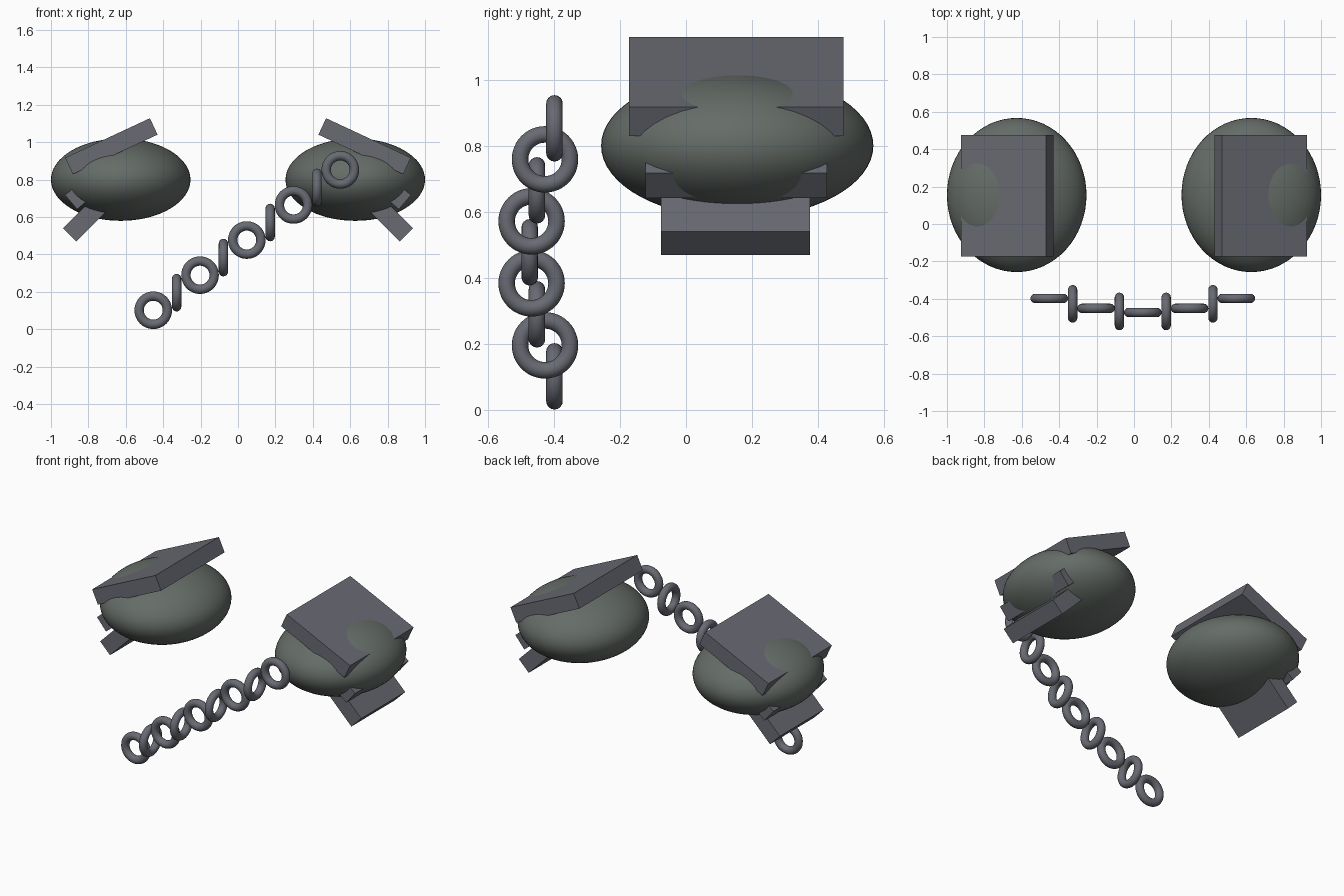
import bpy
from math import sin, pi, radians

if "Cube" in bpy.data.objects:
    bpy.data.objects.remove(bpy.data.objects["Cube"])


def smooth(obj):
    for poly in obj.data.polygons:
        poly.use_smooth = True


def slab(name, center, size, angle):
    bpy.ops.mesh.primitive_cube_add(size=1, location=center, rotation=(0, angle, 0))
    obj = bpy.context.object
    obj.name = name
    obj.scale = size


def shell(name, side):
    bpy.ops.mesh.primitive_uv_sphere_add(segments=64, ring_count=32, radius=1,
                                         location=(side * 0.627, 0.155, 0.80))
    obj = bpy.context.object
    obj.name = name
    obj.scale = (0.373, 0.412, 0.22)
    mat = bpy.data.materials.get("dark_green_grey") or bpy.data.materials.new("dark_green_grey")
    mat.diffuse_color = (0.13, 0.15, 0.135, 1)
    mat.use_nodes = True
    mat.node_tree.nodes["Principled BSDF"].inputs["Base Color"].default_value = mat.diffuse_color
    obj.data.materials.append(mat)
    smooth(obj)


# Mirrored pair: rounded body, sloping top plate, two plates below
for label, s in (("left", -1), ("right", 1)):
    shell(label + "_body", s)
    slab(label + "_top_plate", (s * 0.677, 0.152, 0.979), (0.5, 0.65, 0.097), s * radians(25))
    slab(label + "_middle_plate", (s * 0.797, 0.152, 0.760), (0.25, 0.548, 0.1), s * radians(40))
    slab(label + "_lower_plate", (s * 0.794, 0.150, 0.611), (0.3, 0.45, 0.1), s * radians(45))

# Chain of alternating links rising left to right and bowing forward
for i in range(9):
    rot = (pi / 2, 0, 0) if i % 2 == 0 else (0, pi / 2, 0)
    loc = (-0.453 + 0.125 * i, -0.398 - 0.075 * sin(pi * i / 8), 0.102 + 0.0938 * i)
    bpy.ops.mesh.primitive_torus_add(major_radius=0.0755, minor_radius=0.025,
                                     major_segments=48, minor_segments=16,
                                     location=loc, rotation=rot)
    link = bpy.context.object
    link.name = f"chain_link_{i + 1}"
    smooth(link)

# Slate grey for plates and links
slate = bpy.data.materials.new("slate")
slate.diffuse_color = (0.14, 0.145, 0.17, 1)
slate.use_nodes = True
slate.node_tree.nodes["Principled BSDF"].inputs["Base Color"].default_value = slate.diffuse_color
for obj in bpy.data.objects:
    if obj.type == 'MESH' and not obj.data.materials:
        obj.data.materials.append(slate)
